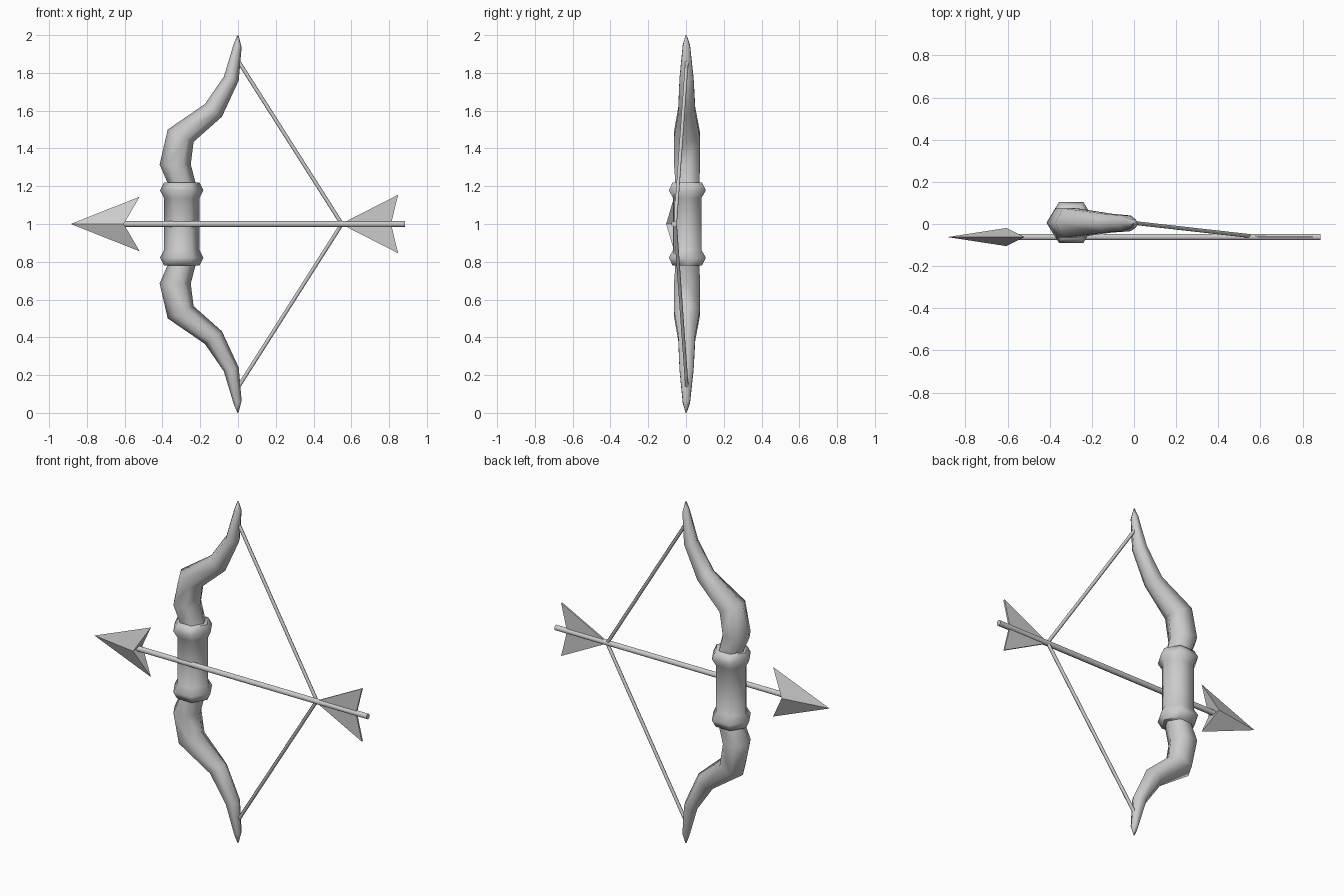
import bpy, bmesh, math
from mathutils import Vector

if "Cube" in bpy.data.objects:
    bpy.data.objects.remove(bpy.data.objects["Cube"])

MID = 1.0       # height of the mirror plane
BOW_Y = 0.007   # depth of the bow
ARROW_Y = -0.062


def finish(name, verts, faces, smooth=None):
    mesh = bpy.data.meshes.new(name)
    mesh.from_pydata([tuple(v) for v in verts], [], faces)
    bm = bmesh.new()
    bm.from_mesh(mesh)
    bmesh.ops.recalc_face_normals(bm, faces=bm.faces)
    bm.to_mesh(mesh)
    bm.free()
    obj = bpy.data.objects.new(name, mesh)
    bpy.context.collection.objects.link(obj)
    if smooth:
        bpy.ops.object.select_all(action='DESELECT')
        obj.select_set(True)
        bpy.context.view_layer.objects.active = obj
        bpy.ops.object.shade_smooth_by_angle(angle=math.radians(smooth))
    return obj


def loft(name, rings, smooth=None):
    n = len(rings[0])
    verts = [v for r in rings for v in r]
    faces = [(i * n + k, i * n + (k + 1) % n, (i + 1) * n + (k + 1) % n, (i + 1) * n + k)
             for i in range(len(rings) - 1) for k in range(n)]
    faces += [tuple(range(n)), tuple(range(len(verts) - n, len(verts)))]
    return finish(name, verts, faces, smooth)


def ring(center, u, v, n=6):
    return [center + u * math.cos(math.tau * k / n) + v * math.sin(math.tau * k / n)
            for k in range(n)]


def rod(name, a, b, r, n=6):
    a, b = Vector(a), Vector(b)
    d = (b - a).normalized()
    u = d.cross(Vector((0, 1, 0))).normalized() * r
    v = d.cross(u)
    return loft(name, [ring(a, u, v, n), ring(b, u, v, n)], 65)


# Limbs: outer x, z / inner x, z / half depth
sections = [
    (-0.365, 1.20, -0.22, 1.20, 0.072),
    (-0.415, 1.315, -0.25, 1.315, 0.08),
    (-0.372, 1.50, -0.235, 1.435, 0.08),
    (-0.175, 1.635, -0.085, 1.568, 0.052),
    (-0.075, 1.78, 0.004, 1.76, 0.043),
    (-0.022, 1.955, 0.019, 1.935, 0.022),
    (-0.003, 2.00, 0.003, 1.998, 0.003),
]
for name, s in (("upper_limb", 1), ("lower_limb", -1)):
    rings = []
    for i, (x0, z0, x1, z1, h) in enumerate(sections):
        a = Vector((x0, BOW_Y - 0.001 * i, MID + s * (z0 - MID)))
        b = Vector((x1, BOW_Y - 0.001 * i, MID + s * (z1 - MID)))
        rings.append(ring((a + b) / 2, (b - a) / 2, Vector((0, h, 0))))
    loft(name, rings, 65)

# Grip with a flared collar at each end
grip = [(0.78, 0.094, 0.09), (0.822, 0.115, 0.113), (0.862, 0.094, 0.087)]
grip += [(2 * MID - z, rx, ry) for z, rx, ry in reversed(grip)]
loft("grip", [ring(Vector((-0.298, BOW_Y, z)), Vector((rx, 0, 0)), Vector((0, ry, 0)))
              for z, rx, ry in grip], 65)

# String drawn back to the arrow
for name, s in (("upper_string", 1), ("lower_string", -1)):
    rod(name, (0.0, 0.005, MID + s * 0.865), (0.55, -0.057, MID), 0.01)

# Arrow shaft
rod("arrow_shaft", (-0.61, ARROW_Y, MID), (0.885, ARROW_Y, MID), 0.017)

# Arrowhead: barbed, thickest at the notch
finish("arrowhead",
       [(-0.885, ARROW_Y, MID), (-0.52, ARROW_Y, MID + 0.145), (-0.52, ARROW_Y, MID - 0.145),
        (-0.605, ARROW_Y - 0.043, MID), (-0.605, ARROW_Y + 0.043, MID)],
       [(0, 1, 3), (0, 3, 2), (0, 4, 1), (0, 2, 4), (1, 4, 3), (2, 3, 4)])

# Fletching: a thin vane above and below the shaft
for name, s in (("upper_vane", 1), ("lower_vane", -1)):
    outline = [(0.545, 0), (0.848, 0.155), (0.81, 0)]
    loft(name, [[Vector((x, ARROW_Y + t, MID + s * z)) for x, z in outline]
                for t in (-0.005, 0.005)])
